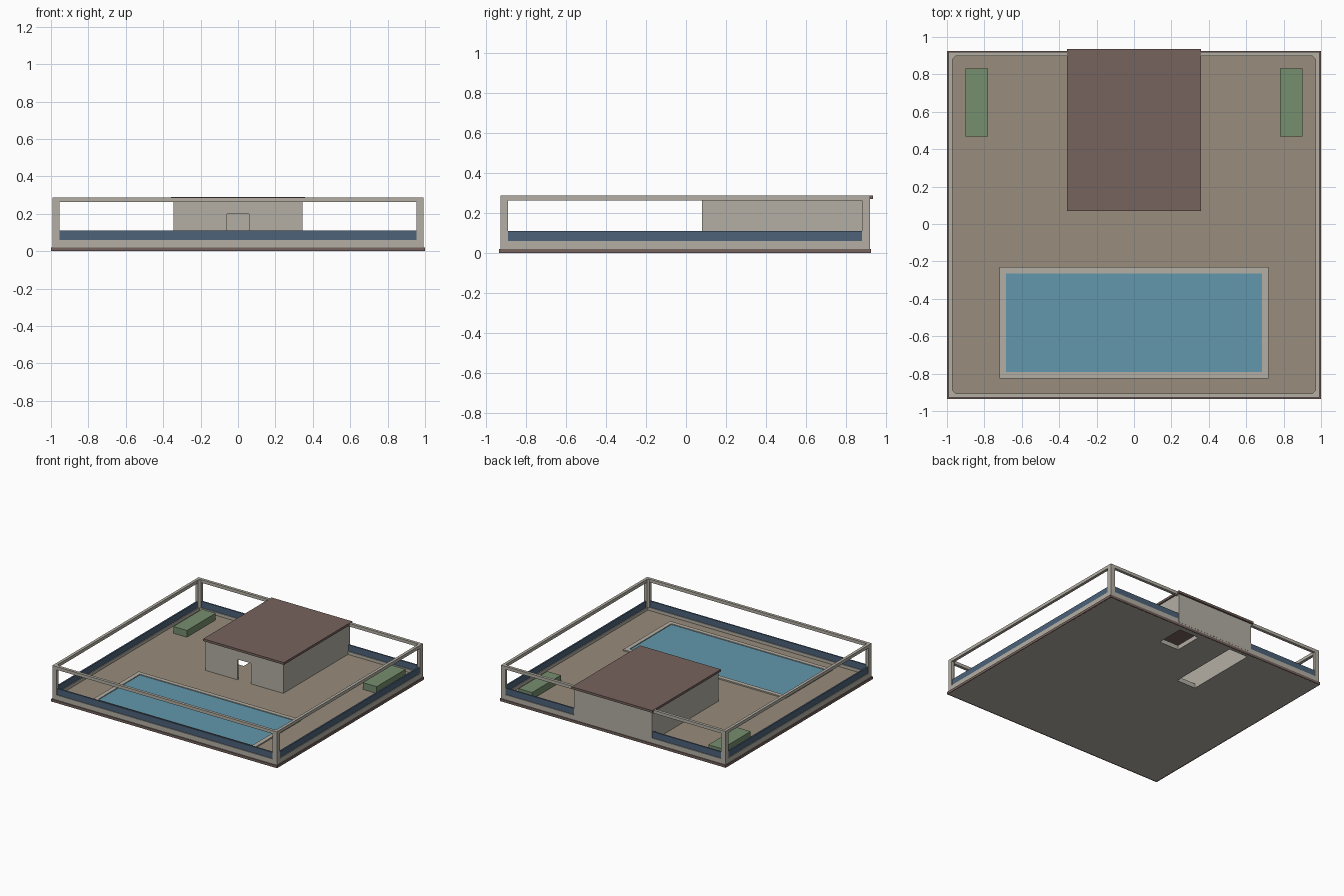
import bpy
import bmesh
from mathutils import Vector

if "Cube" in bpy.data.objects:
    bpy.data.objects.remove(bpy.data.objects["Cube"], do_unlink=True)


def linear(c):
    c /= 255
    return c / 12.92 if c <= 0.04045 else ((c + 0.055) / 1.055) ** 2.4


def material(name, *rgb):
    mat = bpy.data.materials.new(name)
    colour = [linear(c) for c in rgb] + [1.0]
    mat.diffuse_color = colour
    mat.use_nodes = True
    for node in mat.node_tree.nodes:
        if node.type == "BSDF_PRINCIPLED":
            node.inputs["Base Color"].default_value = colour
            node.inputs["Roughness"].default_value = 0.8
    return mat


CONCRETE = material("pale_concrete", 180, 175, 165)
BROWN = material("roof_brown", 118, 99, 93)
TAN = material("terrace_tan", 152, 140, 124)
NAVY = material("parapet_blue", 76, 98, 121)
WATER = material("pool_water", 98, 151, 173)
GREEN = material("hedge_green", 118, 142, 110)


def finish(name, bm, *mats):
    bmesh.ops.recalc_face_normals(bm, faces=bm.faces)
    mesh = bpy.data.meshes.new(name)
    bm.to_mesh(mesh)
    bm.free()
    for mat in mats:
        mesh.materials.append(mat)
    obj = bpy.data.objects.new(name, mesh)
    bpy.context.collection.objects.link(obj)
    return obj


def slab(name, us, vs, low, high, mat, gaps=(), upright=False):
    """Extrude a plan of grid cells, leaving out the gaps.
    Flat slabs use x, y and rise in z; upright ones use x, z and run along y."""
    bm = bmesh.new()

    def place(u, v):
        return (u, low, v) if upright else (u, v, low)

    grid = [[bm.verts.new(place(u, v)) for v in vs] for u in us]
    for i in range(len(us) - 1):
        for j in range(len(vs) - 1):
            if (i, j) not in gaps:
                bm.faces.new((grid[i][j], grid[i + 1][j],
                              grid[i + 1][j + 1], grid[i][j + 1]))
    bmesh.ops.delete(bm, geom=[v for v in bm.verts if not v.link_faces],
                     context="VERTS")
    new = bmesh.ops.extrude_face_region(bm, geom=bm.faces[:])["geom"]
    rise = high - low
    bmesh.ops.translate(bm, verts=[g for g in new if isinstance(g, bmesh.types.BMVert)],
                        vec=Vector((0, rise, 0) if upright else (0, 0, rise)))
    return finish(name, bm, mat)


def ring(name, x0, x1, y0, y1, width, low, high, mat):
    return slab(name, [x0, x0 + width, x1 - width, x1],
                [y0, y0 + width, y1 - width, y1], low, high, mat, [(1, 1)])


# Main levels and outline of the terrace
FLOOR, LEDGE, GLASS_TOP, TOP = 0.036, 0.06, 0.11, 0.287
X, FRONT, BACK = 0.993, -0.928, 0.92
RIM = 0.023

# Terrace floor with stair and shaft openings, tan on top
floor = slab("terrace_floor", [-0.97, -0.33, -0.16, 0.125, 0.3, 0.97],
             [FRONT + RIM, 0.3, 0.65, 0.88, 0.895, BACK - RIM],
             0, FLOOR, CONCRETE, [(1, 1), (1, 2), (1, 3), (3, 2)])
floor.data.materials.append(TAN)
for face in floor.data.polygons:
    if face.normal.z > 0.5:
        face.material_index = 1

# Perimeter: brown trim, low kerb, blue band and top rail
ring("base_trim", -1, 1, -0.935, 0.926, 0.012, 0, 0.02, BROWN)
ring("kerb", -X, X, FRONT, BACK, RIM, 0, LEDGE, CONCRETE)
ring("parapet_band", -X + 0.005, X - 0.005, FRONT + 0.005, BACK - 0.005,
     0.012, LEDGE, GLASS_TOP, NAVY)
ring("top_rail", -X, X, FRONT, BACK, RIM, 0.262, TOP, CONCRETE)

# Corner posts with the inner corner cut off
for sx, side in ((-1, "right"), (1, "left")):
    for sy, y, end in ((-1, FRONT, "front"), (1, BACK, "back")):
        bm = bmesh.new()
        plan = [(0, 0), (0.038, 0), (0.038, RIM), (RIM, 0.038), (0, 0.038)]
        face = bm.faces.new([bm.verts.new((sx * (X - a), y - sy * b, LEDGE))
                             for a, b in plan])
        top = bmesh.ops.extrude_face_region(bm, geom=[face])["geom"]
        bmesh.ops.translate(bm, verts=[g for g in top if isinstance(g, bmesh.types.BMVert)],
                            vec=Vector((0, 0, TOP - 0.001 - LEDGE)))
        finish(f"{end}_{side}_post", bm, CONCRETE)

# Pavilion: three plain walls, front wall with doorway, flat roof
WALL, EAVES = 0.345, 0.272
slab("pavilion_walls", [-WALL, -0.33, 0.33, WALL], [0.095, 0.905, 0.921],
     FLOOR - 0.002, EAVES, CONCRETE, [(1, 0)])
slab("pavilion_front_wall", [-WALL, -0.06, 0.06, WALL], [FLOOR - 0.002, 0.2, EAVES],
     0.08, 0.095, CONCRETE, [(1, 0)], upright=True)
slab("pavilion_roof", [-0.357, 0.357], [0.07, 0.935], 0.271, 0.289, BROWN)

# Swimming pool
ring("pool_edge", -0.718, 0.718, -0.826, -0.23, 0.034, 0.03, 0.046, CONCRETE)
slab("pool_water", [-0.686, 0.686], [-0.794, -0.262], 0.03, 0.04, WATER)

# Hedges beside the pavilion
for s, side in ((-1, "right"), (1, "left")):
    slab(f"{side}_hedge", sorted([s * 0.78, s * 0.9]), [0.468, 0.832],
         FLOOR - 0.002, 0.09, GREEN)
